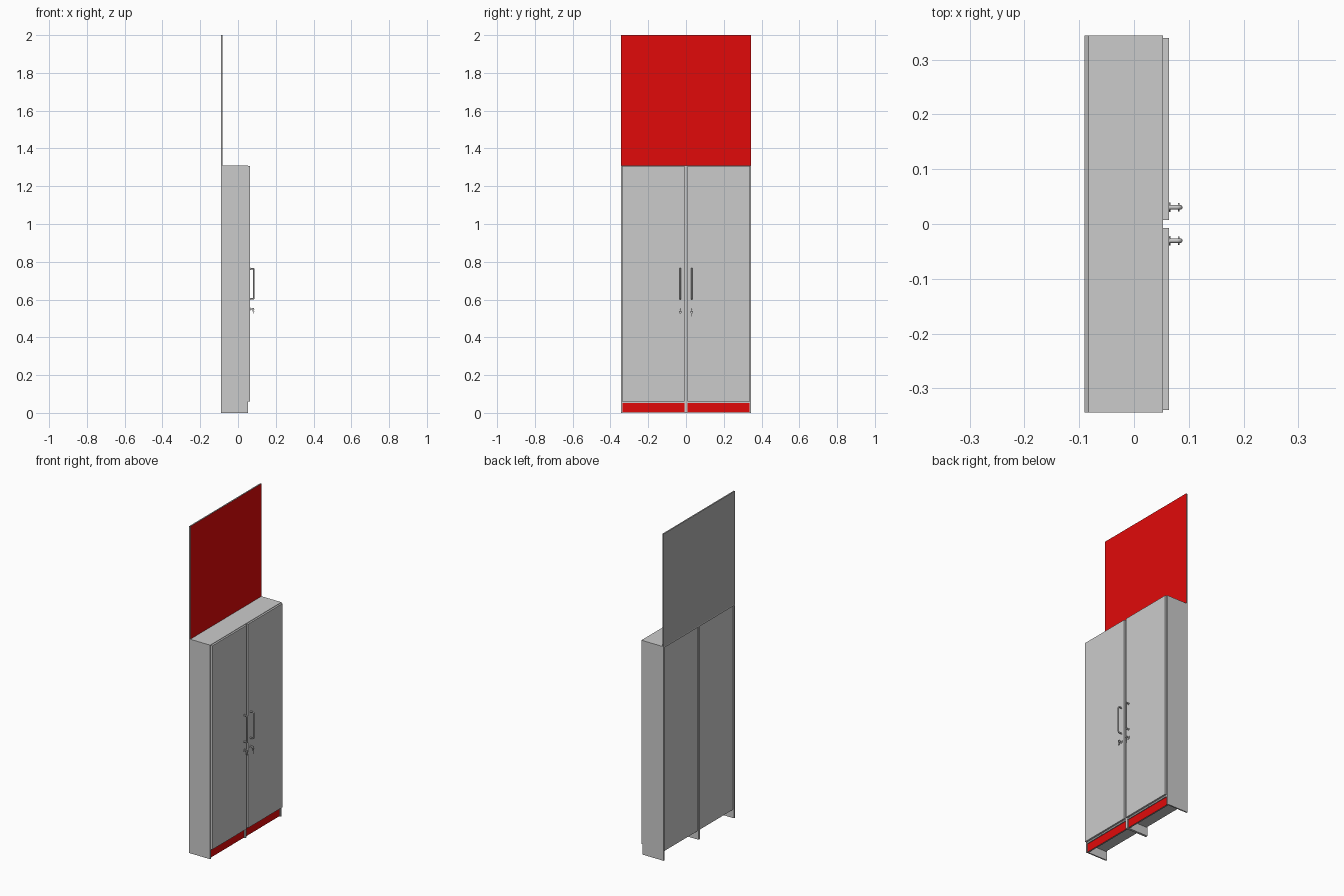
import bpy, bmesh, math
from mathutils import Vector

if "Cube" in bpy.data.objects:
    bpy.data.objects.remove(bpy.data.objects["Cube"])

W = 0.3445            # half width (y)
BACK, FRONT = -0.09, 0.053
TOP = 1.31

red = bpy.data.materials.new("red_facing")
red.diffuse_color = (0.75, 0.003, 0.003, 1)
red.use_nodes = True
red.node_tree.nodes["Principled BSDF"].inputs["Base Color"].default_value = red.diffuse_color
grey = bpy.data.materials.new("grey_board")
grey.diffuse_color = (0.45, 0.45, 0.45, 1)
grey.use_nodes = True
grey.node_tree.nodes["Principled BSDF"].inputs["Base Color"].default_value = grey.diffuse_color


def finish(bm, name, smooth=False):
    me = bpy.data.meshes.new(name)
    bm.to_mesh(me)
    bm.free()
    ob = bpy.data.objects.new(name, me)
    bpy.context.collection.objects.link(ob)
    if smooth:
        bpy.ops.object.select_all(action='DESELECT')
        ob.select_set(True)
        bpy.context.view_layer.objects.active = ob
        bpy.ops.object.shade_smooth_by_angle()
    return ob


def box(name, x, y, z, red_front=False):
    bm = bmesh.new()
    bmesh.ops.create_cube(bm, size=1)
    for v in bm.verts:
        v.co = Vector([(r[0] + r[1]) / 2 + c * (r[1] - r[0]) for c, r in zip(v.co, (x, y, z))])
    bm.normal_update()
    for f in bm.faces:
        f.material_index = int(red_front and f.normal.x > 0.9)
    ob = finish(bm, name)
    if red_front:
        ob.data.materials.append(grey)
        ob.data.materials.append(red)
    return ob


def rod(name, a, b, r, sides=20):
    a, b = Vector(a), Vector(b)
    bm = bmesh.new()
    bmesh.ops.create_cone(bm, cap_ends=True, segments=sides, radius1=r, radius2=r,
                          depth=(b - a).length)
    rot = (b - a).to_track_quat('Z', 'Y')
    for v in bm.verts:
        v.co = rot @ v.co + (a + b) / 2
    return finish(bm, name, True)


def tube(name, pts, r):
    cu = bpy.data.curves.new(name, 'CURVE')
    cu.dimensions = '3D'
    cu.bevel_depth = r
    cu.bevel_resolution = 3
    cu.use_fill_caps = True
    sp = cu.splines.new('POLY')
    sp.points.add(len(pts) - 1)
    for p, co in zip(sp.points, pts):
        p.co = (*co, 1)
    ob = bpy.data.objects.new(name, cu)
    bpy.context.collection.objects.link(ob)


# Carcass
box("top_board", (BACK, FRONT), (-W, W), (TOP - 0.008, TOP))
box("centre_divider", (BACK, FRONT), (-0.007, 0.007), (0, TOP - 0.008))
# Upright board with a red front
box("upper_back_board", (BACK, BACK + 0.008), (-W, W), (TOP, 2.0), True)

for s, side in ((-1, "left"), (1, "right")):
    def span(a, b):
        return tuple(sorted((s * a, s * b)))

    box(side + "_side_panel", (BACK, FRONT), span(W - 0.008, W), (0, TOP - 0.008))
    box(side + "_back_panel", (BACK + 0.007, BACK + 0.012), span(0.007, W - 0.008), (0.052, TOP - 0.008))
    box(side + "_bottom_shelf", (BACK + 0.007, FRONT - 0.001), span(0.007, W - 0.008), (0.052, 0.06))
    box(side + "_plinth", (0.037, 0.046), span(0.007, W - 0.008), (0.002, 0.052), True)
    box(side + "_door", (FRONT, 0.064), span(0.007, 0.3395), (0.06, TOP - 0.003))

    # Bar handle with rounded corners and rosettes
    y, lo, hi, out, r = s * 0.0305, 0.603, 0.764, 0.0845, 0.006
    pts = [(0.063, y, lo)]
    for cz, start in ((lo + r, -90), (hi - r, 0)):
        for k in range(5):
            a = math.radians(start + 22.5 * k)
            pts.append((out - r + r * math.cos(a), y, cz + r * math.sin(a)))
    pts.append((0.063, y, hi))
    tube(side + "_handle", pts, 0.0042)
    for z in (lo, hi):
        rod(side + "_handle_rosette", (0.0635, y, z), (0.066, y, z), 0.0065)

    # Lock with a key, and a spare hanging from it
    z = 0.55
    rod(side + "_lock_rosette", (0.0635, y, z), (0.067, y, z), 0.009)
    rod(side + "_key_shank", (0.067, y, z), (0.075, y, z), 0.0028)
    box(side + "_key_bow", (0.074, 0.085), (y - 0.0015, y + 0.0015), (z - 0.007, z + 0.006))
    bow_z = z - 0.017
    rod(side + "_spare_key_bow", (0.0805, y, bow_z), (0.083, y, bow_z), 0.0075)
    end = 0.51 if s > 0 else 0.523
    box(side + "_spare_key_blade", (0.0808, 0.0828), (y - 0.002, y + 0.002), (end, bow_z))
    ring = [(0.082 + 0.006 * math.cos(t * math.pi / 6), y, z - 0.008 + 0.006 * math.sin(t * math.pi / 6))
            for t in range(13)]
    tube(side + "_key_ring", ring, 0.0008)
